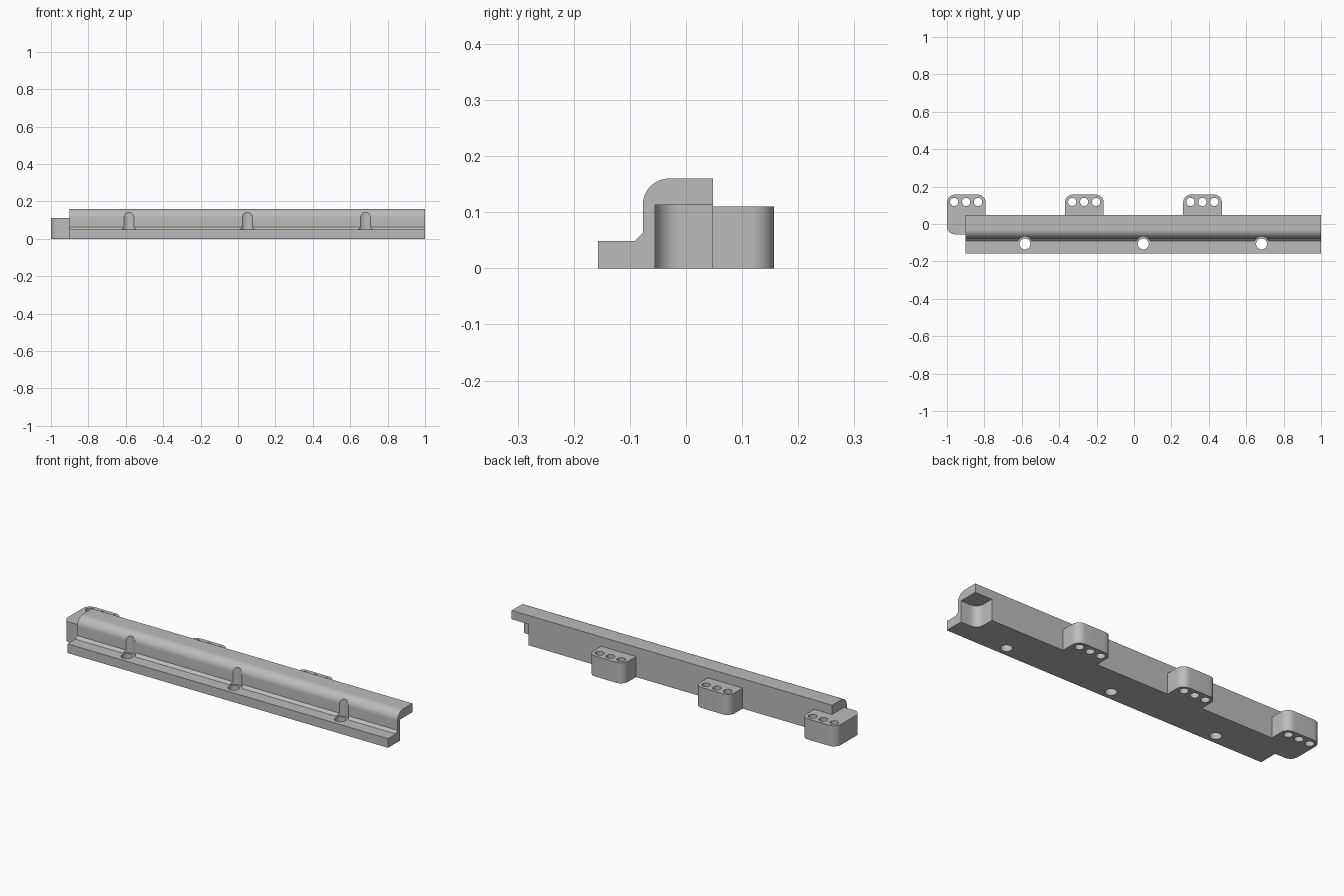
import bpy, bmesh, math
from mathutils import Vector

cube = bpy.data.objects.get("Cube")
if cube:
    bpy.data.objects.remove(cube)

grey = bpy.data.materials.new("plain_grey")
grey.use_nodes = True
grey.diffuse_color = (0.5, 0.5, 0.5, 1)
grey.node_tree.nodes["Principled BSDF"].inputs["Base Color"].default_value = grey.diffuse_color

# Main dimensions
RAIL_START, RAIL_END = -0.9, 1.0
FRONT, BACK = -0.157, 0.048
TAB_BACK, TAB_TOP = 0.157, 0.11
SOCKET_FRONT, SOCKET_TOP = -0.055, 0.113
ROUND = 0.042


def outline(corners, steps=10):
    """Turn (u, v, radius) corners into an outline with rounded corners."""
    points = []
    for i, (u, v, r) in enumerate(corners):
        p = Vector((u, v))
        if not r:
            points.append(p)
            continue
        a = (Vector(corners[i - 1][:2]) - p).normalized()
        b = (Vector(corners[(i + 1) % len(corners)][:2]) - p).normalized()
        centre = p + (a + b) * r          # right-angled corners only
        for k in range(steps + 1):
            t = k / steps * math.pi / 2
            points.append(centre - b * r * math.cos(t) - a * r * math.sin(t))
    return points


def prism(name, points, low, high, axis="Z"):
    """Extrude an outline along z, or a (y, z) section along x."""
    place = (lambda p, w: (w, p[0], p[1])) if axis == "X" else (lambda p, w: (p[0], p[1], w))
    bm = bmesh.new()
    face = bm.faces.new([bm.verts.new(place(p, low)) for p in points])
    moved = bmesh.ops.extrude_face_region(bm, geom=[face])["geom"]
    bmesh.ops.translate(bm, vec=place((0, 0), high - low),
                        verts=[g for g in moved if isinstance(g, bmesh.types.BMVert)])
    bmesh.ops.recalc_face_normals(bm, faces=bm.faces)
    mesh = bpy.data.meshes.new(name)
    bm.to_mesh(mesh)
    bm.free()
    mesh.materials.append(grey)
    obj = bpy.data.objects.new(name, mesh)
    bpy.context.collection.objects.link(obj)
    return obj


def circle(x, y, r, sides=32):
    return [(x + r * math.cos(math.tau * k / sides), y + r * math.sin(math.tau * k / sides))
            for k in range(sides)]


def select(obj):
    bpy.ops.object.select_all(action="DESELECT")
    obj.select_set(True)
    bpy.context.view_layer.objects.active = obj


def cut(obj, cutter):
    """Subtract the cutter and discard it."""
    select(obj)
    mod = obj.modifiers.new("cut", "BOOLEAN")
    mod.operation, mod.solver, mod.object = "DIFFERENCE", "EXACT", cutter
    bpy.ops.object.modifier_apply(modifier=mod.name)
    bpy.data.objects.remove(cutter)


def finish(obj):
    select(obj)
    bpy.ops.object.shade_smooth_by_angle(angle=math.radians(30))


# Rail: flange, chamfered foot and rounded upper front edge
section = outline([(FRONT, 0, 0), (BACK, 0, 0), (BACK, 0.16, 0), (-0.077, 0.16, 0.047),
                   (-0.077, 0.063, 0), (-0.091, 0.049, 0), (FRONT, 0.049, 0)], 16)
rail = prism("rail", section, RAIL_START, RAIL_END, "X")

# Socket under the far end, matching the end block
socket = outline([(0.9, SOCKET_FRONT, ROUND), (1.1, SOCKET_FRONT, 0), (1.1, 0.1, 0), (0.9, 0.1, 0)])
cut(rail, prism("socket_cutter", socket, -0.1, SOCKET_TOP))

# Screw holes in the flange with clearance cut into the rail face
for x in (-0.583, 0.05, 0.682):
    cut(rail, prism("hole_cutter", circle(x, -0.107, 0.029), -0.1, 0.1))
    cut(rail, prism("clearance_cutter", circle(x, -0.107, 0.04, 48), 0.049, 0.3))
finish(rail)

# End block and rear tabs, each with three holes
for name, left in (("end_block", -1.0), ("middle_tab", -0.369), ("far_tab", 0.263)):
    right = left + 0.207
    corners = [(right, BACK, 0), (right, TAB_BACK, ROUND), (left, TAB_BACK, ROUND)]
    if name == "end_block":
        corners += [(left, SOCKET_FRONT, ROUND), (RAIL_START, SOCKET_FRONT, 0), (RAIL_START, BACK, 0)]
    else:
        corners += [(left, BACK, 0)]
    tab = prism(name, outline(corners), 0, TAB_TOP)
    for k in (-1, 0, 1):
        x = left + 0.1025 + k * 0.064
        cut(tab, prism("hole_cutter", circle(x, 0.118, 0.022), -0.1, 0.3))
    finish(tab)
